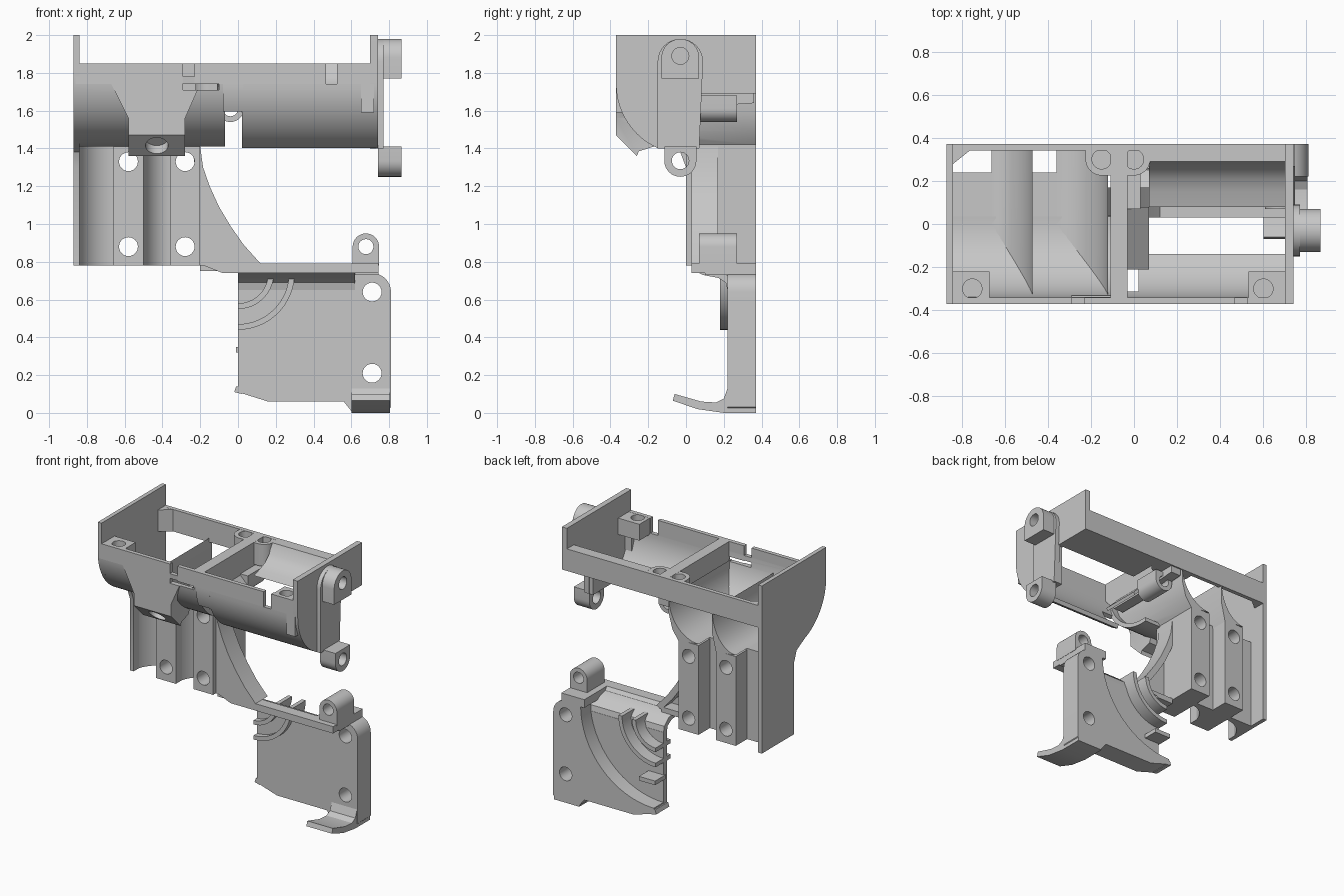
import bpy, bmesh, math
from mathutils import Vector

cube = bpy.data.objects.get("Cube")
if cube:
    bpy.data.objects.remove(cube, do_unlink=True)

grey = bpy.data.materials.new("matte_grey")
grey.use_nodes = True
colour = (0.57, 0.57, 0.57, 1)
grey.diffuse_color = colour
grey.node_tree.nodes["Principled BSDF"].inputs["Base Color"].default_value = colour


def prism(name, pts, axis, a, b):
    """Extrude a 2D outline along an axis from a to b."""
    place = {"x": lambda p, t: (t, p[0], p[1]),
             "y": lambda p, t: (p[0], t, p[1]),
             "z": lambda p, t: (p[0], p[1], t)}[axis]
    bm = bmesh.new()
    lo = [bm.verts.new(place(p, a)) for p in pts]
    hi = [bm.verts.new(place(p, b)) for p in pts]
    bm.faces.new(lo)
    bm.faces.new(hi[::-1])
    for i in range(len(pts)):
        j = (i + 1) % len(pts)
        bm.faces.new((lo[i], hi[i], hi[j], lo[j]))
    bmesh.ops.recalc_face_normals(bm, faces=bm.faces)
    mesh = bpy.data.meshes.new(name)
    bm.to_mesh(mesh)
    bm.free()
    mesh.materials.append(grey)
    obj = bpy.data.objects.new(name, mesh)
    bpy.context.collection.objects.link(obj)
    return obj


def rect(a0, a1, b0, b1):
    return [(a0, b0), (a1, b0), (a1, b1), (a0, b1)]


def box(name, x0, x1, y0, y1, z0, z1):
    return prism(name, rect(x0, x1, y0, y1), "z", z0, z1)


def arc(cx, cy, r, start, end, n=16):
    angles = [math.radians(start + (end - start) * i / n) for i in range(n + 1)]
    return [(cx + r * math.cos(t), cy + r * math.sin(t)) for t in angles]


def band(cx, cy, r_out, r_in, start, end):
    return arc(cx, cy, r_out, start, end) + arc(cx, cy, r_in, end, start)


def boolean(obj, tool, op="DIFFERENCE"):
    mod = obj.modifiers.new("cut", "BOOLEAN")
    mod.operation, mod.solver, mod.object = op, "EXACT", tool
    bpy.context.view_layer.update()
    graph = bpy.context.evaluated_depsgraph_get()
    mesh = bpy.data.meshes.new_from_object(obj.evaluated_get(graph))
    obj.modifiers.clear()
    obj.data = mesh
    bpy.data.objects.remove(tool, do_unlink=True)
    return obj


def drill(obj, centre, axis, r, a=-3, b=3):
    return boolean(obj, prism("drill", arc(*centre, r, 0, 345, 23), axis, a, b))


# End plates of the upper tray
prism("end_plate_right", [(0.37, 0.78), (0.37, 2), (-0.37, 2)]
      + arc(0, 1.78, 0.37, 180, 250) + [(-0.03, 1.38), (0, 1.3), (0, 0.78)],
      "x", -0.87, -0.84)
prism("end_plate_left", [(0.07, 1.4), (0.07, 1.69), (0.37, 1.69), (0.37, 2), (-0.37, 2)]
      + arc(0, 1.74, 0.37, 180, 246), "x", 0.70, 0.74)

# Tray walls, curved floors and divider
front = box("front_wall", -0.86, 0.72, -0.37, -0.34, 1.74, 1.85)
for x0, x1 in ((-0.29, -0.23), (0.465, 0.525)):
    boolean(front, box("slot", x0, x1, -0.5, -0.2, 1.7, 1.9))
box("back_wall", -0.86, 0.72, 0.34, 0.37, 1.69, 1.85)
prism("corner_gusset", [(-0.85, 0.27), (-0.75, 0.35), (-0.85, 0.35)], "z", 1.69, 1.849)
floor = prism("floor_right", band(0, 1.78, 0.37, 0.34, 180, 276), "x", -0.86, -0.07)
box("floor_ledge", -0.86, -0.2, 0.02, 0.24, 1.41, 1.44)
prism("floor_left", band(0, 1.74, 0.37, 0.34, 180, 246), "x", 0.02, 0.72)
prism("floor_bridge", band(0, 1.74, 0.37, 0.34, 180, 203), "x", -0.08, 0.03)
prism("back_trough", [(0.36, 1.69), (0.36, 1.85), (0.29, 1.85), (0.26, 1.78),
                      (0.21, 1.735), (0.15, 1.71), (0.08, 1.69)], "x", 0.07, 0.72)
prism("divider", [(-0.36, 1.74), (-0.36, 1.85), (0.36, 1.85), (0.36, 1.64),
                  (0.08, 1.62), (-0.25, 1.62)], "x", -0.11, -0.03)
prism("inner_flap", [(-0.04, 1.68), (-0.04, 1.65), (0.06, 1.55), (0.07, 1.57)],
      "y", -0.21, 0.08)
box("corner_tab", 0.65, 0.72, -0.37, -0.3, 1.59, 1.75)

# Screw pads along the rim
for name, x0, x1, hx in (("front_pad_right", -0.85, -0.67, -0.75),
                         ("front_pad_left", 0.53, 0.71, 0.6)):
    drill(box(name, x0, x1, -0.36, -0.22, 1.73, 1.849), (hx, -0.3), "z", 0.045, 1.76, 2)
pad = prism("back_pad", arc(-0.15, 0.3, 0.075, 180, 270) + arc(0, 0.3, 0.075, 270, 360)
            + [(0.075, 0.36), (-0.225, 0.36)], "z", 1.69, 1.849)
for x in (-0.15, 0):
    drill(pad, (x, 0.3), "z", 0.045, 1.76, 2)

# Flared front spout with a slanted underside and a drilled hole
spout = prism("front_spout", [(-0.37, 1.75), (-0.37, 1.47), (-0.26, 1.36), (-0.25, 1.385),
                              (-0.17, 1.41)] + arc(0, 1.78, 0.355, 245, 185),
              "x", -0.7, -0.15)
outline = prism("spout_outline", [(-0.67, 1.74), (-0.58, 1.56), (-0.58, 1.3), (-0.28, 1.3),
                                  (-0.28, 1.56), (-0.2, 1.74)], "y", -0.5, 0.1)
boolean(spout, outline, "INTERSECT")
bore = prism("bore", arc(0, 0, 0.06, 0, 345, 23), "z", -0.06, 0.06)
bore.location = (-0.43, -0.315, 1.415)
bore.rotation_euler = Vector((0, 1, 1)).to_track_quat("Z", "Y").to_euler()
boolean(spout, bore)
for part in (spout, floor):
    boolean(part, box("side_slot", -0.29, -0.1, -0.5, -0.2, 1.71, 1.745))

# Two drilled columns
for side, x0, x1, hole in (("right", -0.66, -0.50, -0.58), ("left", -0.36, -0.20, -0.28)):
    column = box("column_" + side, x0, x1, 0, 0.37, 0.78, 1.43)
    for z in (0.88, 1.33):
        drill(column, (hole, z), "y", 0.05)

# Curved ramps rising from the columns across the tray floor
for side, x0, x1, under in (("right", -0.66, -0.47, [(-0.47, 1.55), (-0.5, 1.42)]),
                            ("left", -0.36, -0.12, [(-0.12, 1.6), (-0.15, 1.49), (-0.2, 1.42)])):
    slope = [(x0 + (x1 - x0) * c, 1.72 + 0.28 * s) for c, s in arc(0, 0, 1, -90, 0)]
    ramp = prism("ramp_" + side, slope + under, "y", -0.36, 0.37)
    boolean(ramp, prism("ramp_limit", arc(0, 1.78, 0.36, 180, 270)
                        + [(0.5, 1.41), (0.5, 1.78)], "x", -1, 1), "INTERSECT")

# Scooped channel walls beside the columns
for side, x0, x1 in (("right", -0.85, -0.65), ("left", -0.51, -0.35)):
    scoop = [(x1 + (x1 - x0) * c, 0.2 * s) for c, s in arc(0, 0, 1, 180, 90)]
    prism("channel_" + side, scoop + [(x1, 0.24), (x0, 0.24)], "z", 0.78, 1.43)

# Curved bracket joining the columns to the lower panel
sweep = [(-0.2, 1.41), (-0.185, 1.3), (-0.15, 1.2), (-0.1, 1.09), (-0.04, 0.99),
         (0.03, 0.89), (0.12, 0.79)]
prism("bracket_web", sweep + [(0.12, 0.74), (-0.08, 0.74), (-0.18, 0.78), (-0.22, 0.78)],
      "y", 0.03, 0.08)
prism("bracket_flange", sweep + [(x - 0.04, z - 0.02) for x, z in sweep[::-1]],
      "y", 0.07, 0.17)
box("shelf_pad", 0.56, 0.745, 0.1, 0.37, 0.73, 0.79)
box("shelf_root", -0.2, 0.08, 0.05, 0.17, 0.75, 0.79)

# Lower panel: thin face with a thick rim around a round pocket
edge = [(0, 0.11), (0.16, 0.06), (0.56, 0.06), (0.6, 0.01), (0.79, 0.01), (0.81, 0.03)]
corner = arc(0.71, 0.64, 0.1, 0, 90, 8)
face = prism("panel_face", edge + arc(0.71, 0.64, 0.1, 0, 90, 8)
             + [(0.62, 0.74), (0.62, 0.66), (0, 0.66)], "y", 0.22, 0.26)
rim = prism("panel_rim", edge + corner + arc(0, 0.74, 0.59, 0, -90), "y", 0.25, 0.37)
for part in (face, rim):
    for z in (0.21, 0.64):
        drill(part, (0.71, z), "y", 0.05)

# Thin shelf that curves down into the panel face
shelf = [(0.03, 0.79), (0.03, 0.74), (0.07, 0.74), (0.09, 0.73), (0.17, 0.715), (0.21, 0.69),
         (0.22, 0.65), (0.26, 0.65), (0.25, 0.7), (0.2, 0.745), (0.13, 0.765), (0.11, 0.79)]
prism("curved_shelf", shelf, "x", 0, 0.62)
box("shelf_end", 0.61, 0.745, 0.03, 0.26, 0.74, 0.79)
for i, r in enumerate((0.16, 0.27)):
    prism("pocket_rib_%d" % (i + 1), band(0, 0.74, r + 0.03, r, -90, 0), "y", 0.18, 0.35)
prism("pocket_peg", rect(-0.01, 0.12, 0.32, 0.35), "y", 0.25, 0.37)
prism("panel_tip", [(-0.02, 0.11), (0.02, 0.1), (0.02, 0.14), (-0.01, 0.14)], "y", 0.22, 0.37)
prism("hook", [(0.37, 0.0), (0.2, 0.0), (0.06, 0.02), (-0.07, 0.065), (-0.06, 0.1),
               (0.08, 0.06), (0.16, 0.055), (0.2, 0.075), (0.22, 0.13), (0.26, 0.13),
               (0.26, 0.03), (0.37, 0.03)], "x", 0.6, 0.805)

# Round lugs facing front
for name, x, z, base in (("shelf_lug", 0.677, 0.88, 0.78), ("divider_lug", -0.04, 1.61, 1.68)):
    ends = (180, 0) if base < z else (180, 360)
    lug = prism(name, arc(x, z, 0.07, *ends) + [(x + 0.07, base), (x - 0.07, base)],
                "y", 0.07, 0.27)
    drill(lug, (x, z), "y", 0.04)

# Side flange with two round lugs
flange = prism("side_flange", arc(-0.03, 1.86, 0.12, 0, 180) + [(-0.15, 1.4), (0.07, 1.4)],
               "x", 0.73, 0.77)
upper = prism("upper_side_lug", arc(-0.03, 1.88, 0.1, 0, 180) + [(-0.13, 1.77), (0.07, 1.77)],
              "x", 0.76, 0.865)
lower = prism("lower_side_lug", arc(-0.03, 1.335, 0.085, 180, 360) + [(0.055, 1.41), (-0.115, 1.41)],
              "x", 0.74, 0.865)
for part, z in ((flange, 1.89), (upper, 1.89), (lower, 1.335)):
    drill(part, (-0.03, z), "x", 0.045, 0.75 if z > 1.5 else 0.5, 1)

# Smooth the round surfaces and keep the edges crisp
bpy.ops.object.select_all(action="DESELECT")
for obj in bpy.context.scene.objects:
    if obj.type == "MESH" and grey.name in obj.data.materials:
        obj.select_set(True)
        bpy.context.view_layer.objects.active = obj
bpy.ops.object.shade_smooth_by_angle(angle=math.radians(30))
